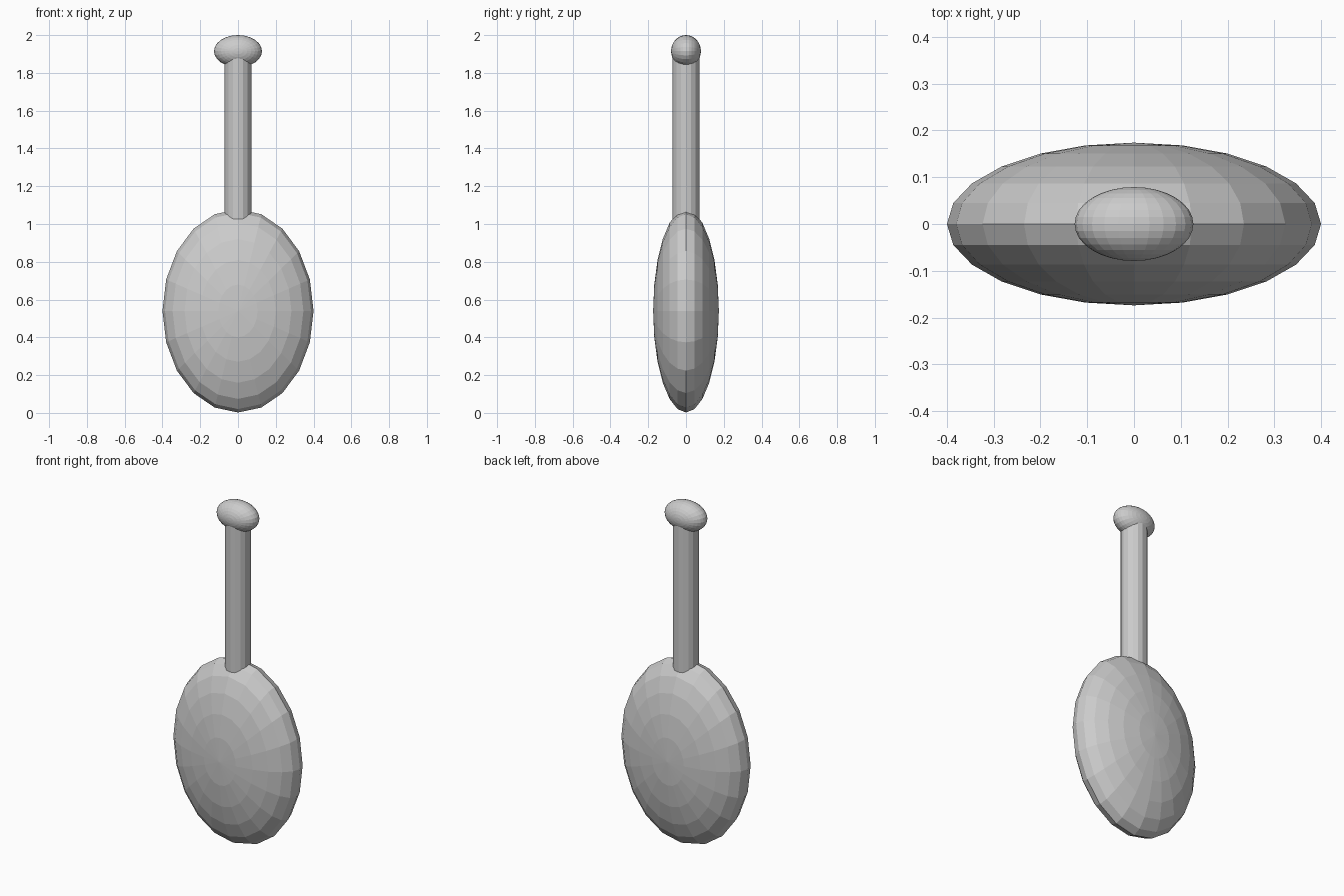
import bpy, bmesh, math
from mathutils import Matrix

if "Cube" in bpy.data.objects:
    bpy.data.objects.remove(bpy.data.objects["Cube"])

grey = bpy.data.materials.new("plain_grey")
grey.diffuse_color = (0.6, 0.6, 0.6, 1)
grey.use_nodes = True
grey.node_tree.nodes["Principled BSDF"].inputs["Base Color"].default_value = grey.diffuse_color


def add_object(name, bm):
    mesh = bpy.data.meshes.new(name)
    bm.to_mesh(mesh)
    bm.free()
    mesh.materials.append(grey)
    obj = bpy.data.objects.new(name, mesh)
    bpy.context.collection.objects.link(obj)
    return obj


def ellipsoid(name, z, radii, segments, rings):
    """Flat-shaded sphere with its poles on the y axis, scaled to the radii."""
    bm = bmesh.new()
    place = (Matrix.Translation((0, 0, z)) @ Matrix.Diagonal((*radii, 1))
             @ Matrix.Rotation(math.pi / 2, 4, 'X'))
    bmesh.ops.create_uvsphere(bm, u_segments=segments, v_segments=rings,
                              radius=1, matrix=place)
    return add_object(name, bm)


# Flattened oval body
ellipsoid("body", 0.54, (0.4, 0.174, 0.538), 20, 12)

# Straight round handle, both ends sunk into the neighbours
bm = bmesh.new()
bottom, top = 0.95, 1.9
bmesh.ops.create_cone(bm, cap_ends=True, segments=16, radius1=0.071, radius2=0.071,
                      depth=top - bottom,
                      matrix=Matrix.Translation((0, 0, (bottom + top) / 2)))
add_object("handle", bm)

# Knob at the end of the handle
ellipsoid("knob", 1.915, (0.127, 0.079, 0.085), 24, 16)
